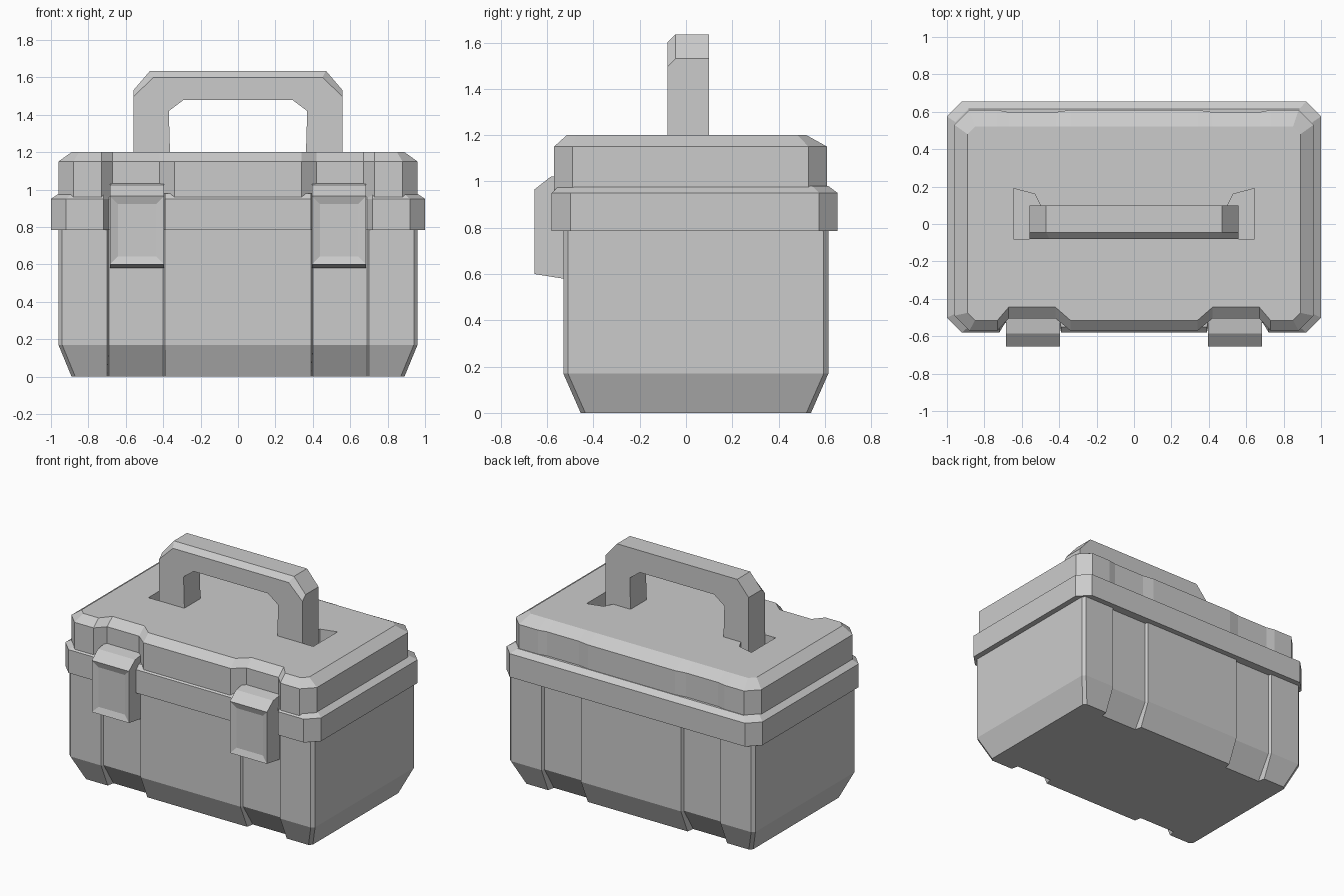
import bpy
import bmesh

if "Cube" in bpy.data.objects:
    bpy.data.objects.remove(bpy.data.objects["Cube"])


def make_object(name, bm):
    bmesh.ops.recalc_face_normals(bm, faces=bm.faces)
    mesh = bpy.data.meshes.new(name)
    bm.to_mesh(mesh)
    bm.free()
    obj = bpy.data.objects.new(name, mesh)
    bpy.context.collection.objects.link(obj)
    return obj


def loft(name, rings):
    """Skin a stack of equal-length closed rings and cap both ends."""
    bm = bmesh.new()
    loops = [[bm.verts.new(p) for p in ring] for ring in rings]
    n = len(loops[0])
    for a, b in zip(loops, loops[1:]):
        for i in range(n):
            j = (i + 1) % n
            bm.faces.new((a[i], a[j], b[j], b[i]))
    bm.faces.new(loops[0][::-1])
    bm.faces.new(loops[-1])
    return make_object(name, bm)


def outline(z, hx, y0, y1, c, fr, br, xi=0.40, xo=0.69, si=0.01, so=0.01):
    """Chamfered rectangle with two shallow channels in front and back."""
    half = [(xi - si, y0), (xi, y0 + fr), (xo, y0 + fr), (xo + so, y0),
            (hx - c, y0), (hx, y0 + c), (hx, y1 - c), (hx - c, y1),
            (xo + so, y1), (xo, y1 - br), (xi, y1 - br), (xi - si, y1)]
    pts = half + [(-x, y) for x, y in reversed(half)]
    return [(x, y, z) for x, y in pts]


# Lower box with tapered, notched base
loft("box_body", [
    outline(0.00, 0.89, -0.455, 0.54, 0.02, 0.05, 0.05),
    outline(0.17, 0.96, -0.53, 0.615, 0.02, 0.015, 0.02),
    outline(0.80, 0.96, -0.53, 0.615, 0.02, 0.015, 0.02)])

# Projecting rim under the lid
loft("lid_rim", [
    outline(0.785, 1.00, -0.58, 0.655, 0.08, 0.05, 0.0, so=0.03),
    outline(0.95, 1.00, -0.58, 0.655, 0.08, 0.05, 0.0, so=0.03),
    outline(0.98, 0.955, -0.55, 0.615, 0.07, 0.05, 0.0, so=0.03)])

# Lid with bevelled top edge and recesses behind the latches
lid_step = dict(xi=0.42, xo=0.67, si=0.08, so=0.06)
lid = loft("lid", [
    outline(0.96, 0.96, -0.57, 0.61, 0.08, 0.065, 0.012, **lid_step),
    outline(1.15, 0.96, -0.57, 0.61, 0.08, 0.065, 0.012, **lid_step),
    outline(1.20, 0.89, -0.515, 0.52, 0.04, 0.07, 0.0, **lid_step)])

# Handle pockets sunk into the lid
for side in (-1, 1):
    plan = [(0.645, -0.08), (0.645, 0.19), (0.53, 0.16), (0.50, 0.10), (0.50, -0.08)]
    cutter = loft("pocket_cutter",
                  [[(side * x, y, z) for x, y in plan] for z in (1.10, 1.30)])
    cutter.hide_render = True
    mod = lid.modifiers.new("pocket", 'BOOLEAN')
    mod.operation = 'DIFFERENCE'
    mod.solver = 'EXACT'
    mod.object = cutter
    bpy.context.view_layer.objects.active = lid
    bpy.ops.object.modifier_apply(modifier=mod.name)
    bpy.data.objects.remove(cutter, do_unlink=True)


# Carrying handle: arch with chamfered corners and a bevelled front edge
def arch(y, d):
    outer = [(0.56, 1.08), (0.56, 1.53 - d), (0.47 - d * 0.5, 1.635 - d)]
    inner = [(0.29, 1.48), (0.37, 1.42), (0.36, 1.08)]
    right = inner[::-1] + outer[::-1]
    inner_r = inner                      # beam underside to foot
    pts = inner_r + outer
    return [(x, y, z) for x, z in pts] + [(-x, y, z) for x, z in reversed(pts)]


loft("handle", [arch(-0.08, 0.035), arch(-0.045, 0.0), arch(0.10, 0.0)])

# Front latches with a dished face
profile = [(-0.45, 0.58), (-0.53, 0.58), (-0.655, 0.60), (-0.655, 0.965),
           (-0.585, 1.02), (-0.45, 1.04)]
for side, label in ((-1, "left"), (1, "right")):
    latch = loft("latch_" + label,
                 [[(side * x, y, z) for y, z in profile] for x in (0.395, 0.685)])
    bm = bmesh.new()
    bm.from_mesh(latch.data)
    front = [f for f in bm.faces if f.normal.y < -0.99]
    bmesh.ops.inset_region(bm, faces=front, thickness=0.06, depth=-0.015)
    bm.to_mesh(latch.data)
    bm.free()
